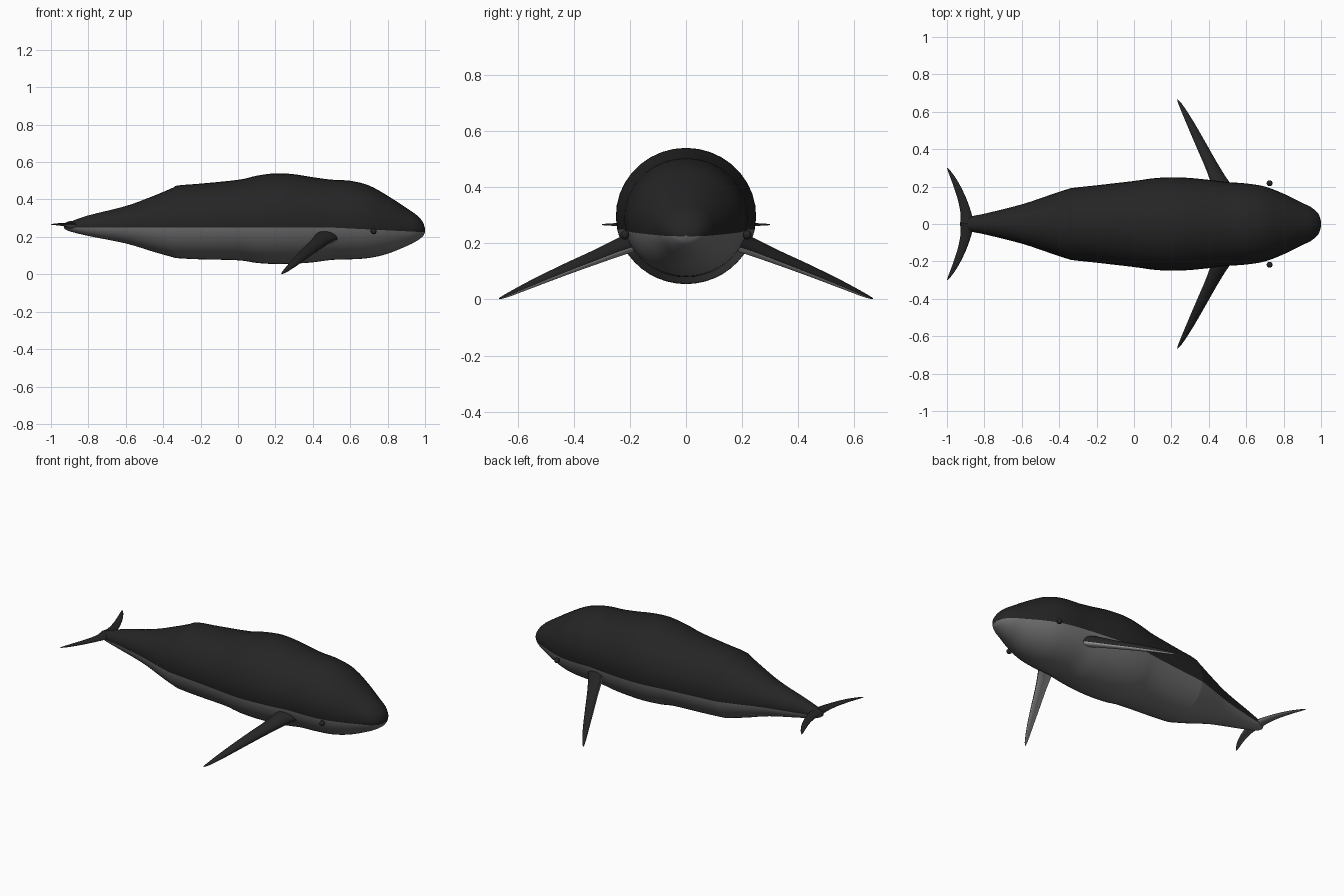
import bpy, bmesh
from math import sin, cos, asin, pi
from mathutils import Vector

cube = bpy.data.objects.get("Cube")
if cube:
    bpy.data.objects.remove(cube)


def material(name, value):
    m = bpy.data.materials.new(name)
    m.use_nodes = True
    colour = (value, value, value, 1)
    m.diffuse_color = colour
    m.node_tree.nodes["Principled BSDF"].inputs["Base Color"].default_value = colour
    return m


black = material("black skin", 0.018)
grey = material("grey belly", 0.16)
pale = material("pale fin underside", 0.42)

HALF = 20  # segments in the upper and in the lower half of each ring


def smooth_rows(rows, steps):
    """Run a smooth spline through rows of numbers."""
    out = []
    last = len(rows) - 1
    for i in range(last):
        a, b, c, d = (Vector(rows[min(max(j, 0), last)]) for j in range(i - 1, i + 3))
        for k in range(steps):
            t = k / steps
            out.append(b + ((c - a) * t + (2 * a - 5 * b + 4 * c - d) * t ** 2
                            + (3 * b - a - 3 * c + d) * t ** 3) / 2)
    return out + [Vector(rows[-1])]


def skin(name, rings, upper, lower):
    """Bridge rings; the first half of each ring is the upper colour."""
    bm = bmesh.new()
    loops = [[bm.verts.new(p) for p in ring] for ring in rings]
    n = 2 * HALF
    for a, b in zip(loops, loops[1:]):
        for k in range(n):
            j = (k + 1) % n
            bm.faces.new((a[k], a[j], b[j], b[k])).material_index = int(k >= HALF)
    for end in (loops[0], loops[-1]):
        bm.faces.new(end[:HALF + 1]).material_index = 0
        bm.faces.new(end[HALF:] + end[:1]).material_index = 1
    bmesh.ops.recalc_face_normals(bm, faces=bm.faces)
    mesh = bpy.data.meshes.new(name)
    bm.to_mesh(mesh)
    bm.free()
    mesh.materials.append(upper)
    mesh.materials.append(lower)
    mesh.shade_smooth()
    obj = bpy.data.objects.new(name, mesh)
    bpy.context.collection.objects.link(obj)
    return obj


def body_ring(x, width, low, high):
    """Ellipse split at the height where back and belly colours meet."""
    split = 0.25 - 0.025 * max(0, (x - 0.5) / 0.5)
    mid, tall = (low + high) / 2, (high - low) / 2
    start = asin(max(-0.9, min(0.9, (split - mid) / tall)))
    angles = [start + (pi - 2 * start) * k / HALF for k in range(HALF)]
    angles += [pi - start + (pi + 2 * start) * k / HALF for k in range(HALF)]
    return [(x, width * cos(a), mid + tall * sin(a)) for a in angles]


# Body: x, half width, belly height, back height
stations = [
    (-.93, .01, .245, .27), (-.9, .035, .23, .28), (-.8, .055, .205, .315),
    (-.6, .105, .165, .365), (-.45, .155, .12, .42), (-.35, .188, .092, .462),
    (-.32, .194, .086, .475), (-.2, .207, .08, .485), (0, .23, .075, .505),
    (.1, .244, .061, .527), (.2, .25, .055, .54), (.3, .246, .057, .535),
    (.4, .236, .064, .519), (.5, .224, .077, .506), (.6, .217, .08, .5),
    (.7, .2, .087, .475), (.8, .162, .11, .42), (.9, .113, .15, .355),
    (.95, .088, .175, .321), (.985, .055, .2, .285), (.997, .025, .218, .255),
    (1, .004, .228, .238)]
skin("body", [body_ring(*s) for s in smooth_rows(stations, 4)], black, grey)


def fin_rings(sections, lead, up, side):
    """Sections hold centre x, y, z, half chord and half thickness."""
    rings = []
    for x, y, z, chord, thick in smooth_rows(sections, 6):
        ring = []
        for k in range(2 * HALF):
            a = pi * k / HALF
            p = Vector((x, y, z)) + lead * chord * cos(a) + up * thick * sin(a)
            ring.append((p.x, p.y * side, p.z))
        rings.append(ring)
    return rings


flipper = [
    (.5, .16, .215, .052, .034), (.455, .23, .19, .046, .03),
    (.41, .32, .152, .036, .024), (.355, .43, .107, .029, .019),
    (.295, .55, .055, .02, .013), (.25, .635, .016, .01, .007),
    (.232, .666, .003, .002, .002)]
axis = Vector((-.24, .45, -.19)).normalized()
lead = (Vector((.88, .47, 0)) + Vector((0, 0, -.6))).normalized()
lead = (lead - axis * lead.dot(axis)).normalized()
up = lead.cross(axis).normalized()

fluke = [
    (-.895, 0, .262, .035, .022), (-.897, .05, .262, .03, .015),
    (-.918, .13, .265, .024, .01), (-.95, .21, .267, .018, .007),
    (-.98, .27, .267, .01, .004), (-.998, .3, .267, .002, .002)]

for side, label in ((1, "left"), (-1, "right")):
    skin(label + "_flipper", fin_rings(flipper, lead, up, side), black, pale)
    skin(label + "_fluke",
         fin_rings(fluke, Vector((1, 0, 0)), Vector((0, 0, 1)), side), black, grey)

    # Eye
    bpy.ops.mesh.primitive_uv_sphere_add(
        segments=16, ring_count=10, radius=.016, location=(.725, side * .218, .23))
    eye = bpy.context.object
    eye.name = label + "_eye"
    eye.data.materials.append(black)
    bpy.ops.object.shade_smooth()
